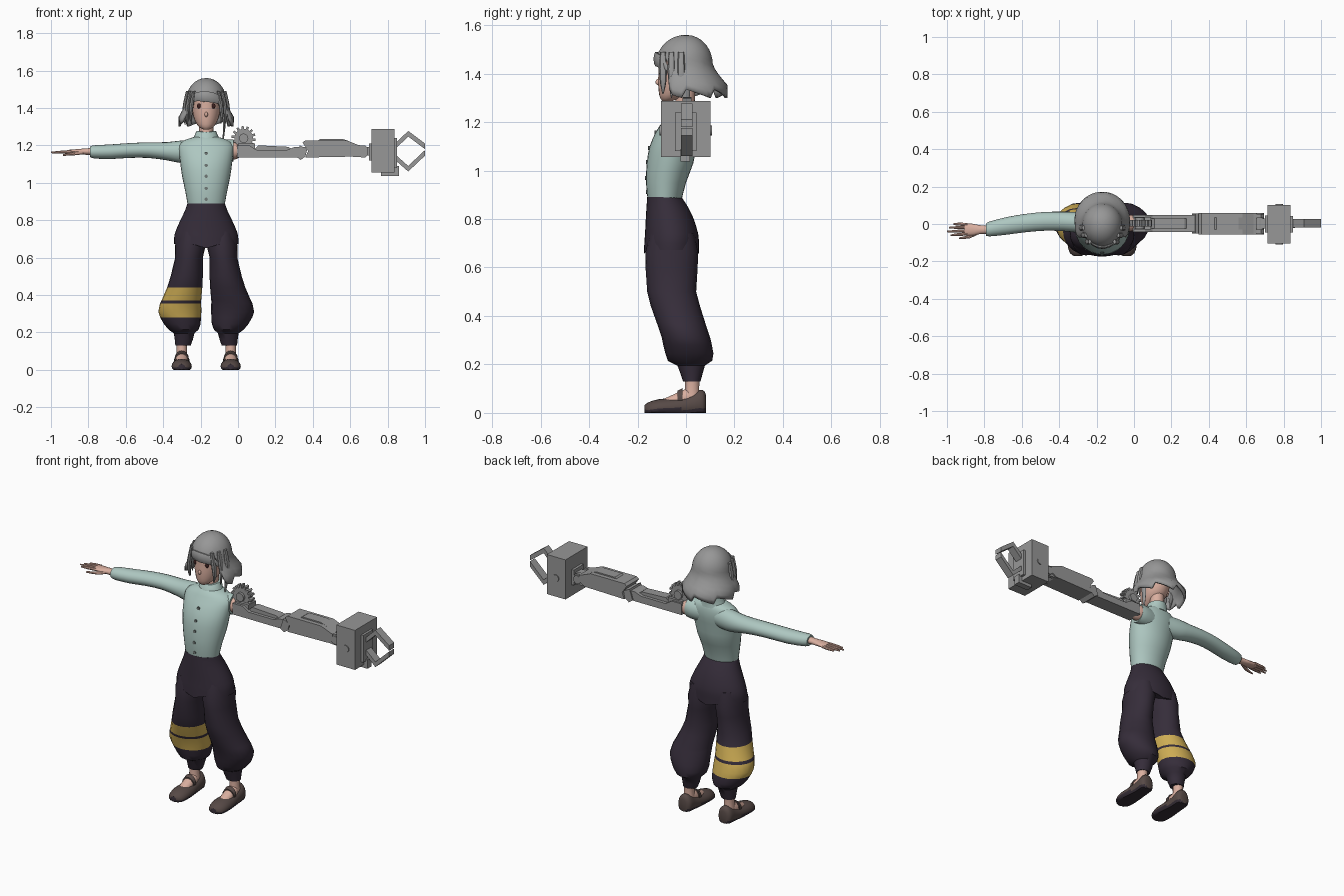
import bpy, bmesh, math
from mathutils import Vector

CX = -0.17  # centre line of the body


def mat(name, r, g, b):
    m = bpy.data.materials.new(name)
    m.diffuse_color = (r, g, b, 1)
    return m


GREY = mat("grey", 0.31, 0.31, 0.31)
SHIRT = mat("pale green cloth", 0.42, 0.57, 0.53)
DARK = mat("dark purple cloth", 0.036, 0.026, 0.042)
YELLOW = mat("yellow cloth", 0.62, 0.42, 0.09)
SKIN = mat("skin", 0.70, 0.43, 0.35)
SHOE = mat("brown leather", 0.095, 0.068, 0.062)
SOLE = mat("dark sole", 0.035, 0.026, 0.036)
EYE = mat("dark eye", 0.045, 0.015, 0.015)
BUTTON = mat("button", 0.16, 0.19, 0.18)


def finish(name, bm, mats, rule=None, smooth=True):
    bmesh.ops.recalc_face_normals(bm, faces=bm.faces)
    if rule:
        for f in bm.faces:
            f.material_index = rule(f.calc_center_median())
    me = bpy.data.meshes.new(name)
    bm.to_mesh(me)
    bm.free()
    for m in mats:
        me.materials.append(m)
    if smooth:
        me.shade_smooth()
        me.set_sharp_from_angle(angle=math.radians(40))
    ob = bpy.data.objects.new(name, me)
    bpy.context.collection.objects.link(ob)
    return ob


def loft(name, axis, rings, mats, n=20, sub=2, rule=None, edit=None):
    """rings: (position on axis, centre a, half width a, low b, high b)"""
    out = []
    for i in range(len(rings) - 1):
        p = [rings[max(0, min(len(rings) - 1, i + k))] for k in (-1, 0, 1, 2)]
        for s in range(sub):
            t = s / sub
            out.append([0.5 * (2 * b + (c - a) * t + (2 * a - 5 * b + 4 * c - d) * t * t
                               + (3 * b - a - 3 * c + d) * t ** 3) for a, b, c, d in zip(*p)])
    out.append(rings[-1])
    bm = bmesh.new()
    loops = []
    for t, ac, ra, b0, b1 in out:
        row = []
        for k in range(n):
            w = 2 * math.pi * k / n
            a, b = ac + ra * math.cos(w), (b0 + b1) / 2 + (b1 - b0) / 2 * math.sin(w)
            co = {"z": (a, b, t), "x": (t, a, b), "y": (a, t, b)}[axis]
            v = bm.verts.new(co)
            if edit:
                edit(v.co)
            row.append(v)
        loops.append(row)
    for r, q in zip(loops, loops[1:]):
        for k in range(n):
            bm.faces.new((r[k], r[(k + 1) % n], q[(k + 1) % n], q[k]))
    bm.faces.new(loops[0])
    bm.faces.new(loops[-1])
    return finish(name, bm, mats, rule)


def prism(name, pts, y0, y1, m=GREY):
    """outline in x and z, extruded along y"""
    bm = bmesh.new()
    f = bm.faces.new([bm.verts.new((x, y0, z)) for x, z in pts])
    r = bmesh.ops.extrude_face_region(bm, geom=[f])
    bmesh.ops.translate(bm, vec=(0, y1 - y0, 0), verts=[v for v in r["geom"] if isinstance(v, bmesh.types.BMVert)])
    return finish(name, bm, [m], smooth=False)


def box(name, x0, x1, y0, y1, z0, z1, m=GREY):
    return prism(name, [(x0, z0), (x1, z0), (x1, z1), (x0, z1)], y0, y1, m)


def disc(name, x, z, r, y0, y1, m=GREY, n=16):
    return prism(name, [(x + r * math.cos(2 * math.pi * k / n), z + r * math.sin(2 * math.pi * k / n))
                        for k in range(n)], y0, y1, m)


def ball(name, loc, scale, m):
    bm = bmesh.new()
    bmesh.ops.create_uvsphere(bm, u_segments=12, v_segments=8, radius=1)
    for v in bm.verts:
        v.co = Vector([c * s + l for c, s, l in zip(v.co, scale, loc)])
    return finish(name, bm, [m])


# Head, neck and face
loft("head", "z", [(1.286, CX, .018, -.096, -.06), (1.30, CX, .04, -.107, -.02), (1.33, CX, .06, -.113, .035),
                   (1.37, CX, .072, -.115, .065), (1.42, CX, .078, -.113, .08), (1.48, CX, .078, -.11, .08),
                   (1.53, CX, .05, -.07, .05)], [SKIN], 24)
loft("neck", "z", [(1.2, CX, .042, -.05, .035), (1.26, CX, .038, -.045, .035), (1.35, CX, .04, -.04, .04)], [SKIN])
ball("nose", (CX, -.114, 1.365), (.009, .012, .013), SKIN)
for s in (-1, 1):
    ball("eye", (CX + s * .036, -.1, 1.41), (.014, .006, .014), EYE)
    ball("ear", (CX + s * .076, -.005, 1.39), (.01, .018, .028), SKIN)


# Hair cap: flares outward at the sides and back, short over the face
def hair():
    n, m = 56, 14
    bm = bmesh.new()
    rows = []
    for j in range(1, m + 1):
        row = []
        for i in range(n):
            a = 2 * math.pi * i / n
            c, s = math.cos(a), math.sin(a)
            f = max(0, min(1, (c - .35) / .35))
            f = f * f * (3 - 2 * f)
            bottom = 1.335 + .11 * f + .03 * max(0, s) * f - (.035 - .022 * f) * (i % 7) / 6
            z = 1.56 - (1.56 - bottom) * (1 - math.cos(j / m * math.pi / 2)) ** .85
            if z > 1.44:
                r = math.sqrt(max(0, 1 - ((z - 1.44) / .12) ** 2))
            else:
                d = (1.44 - z) / .08
                r = 1 + (.33 + .17 * max(0, -c)) * (1 - f) * min(d, 1.1) ** 1.3
            row.append(bm.verts.new((CX + .107 * r * s, -(.124 if c > 0 else .11) * r * c, z)))
        rows.append(row)
    top = bm.verts.new((CX, 0, 1.56))
    for i in range(n):
        k = (i + 1) % n
        bm.faces.new((top, rows[0][i], rows[0][k]))
        for p, q in zip(rows, rows[1:]):
            bm.faces.new((p[i], q[i], q[k], p[k]))
    ob = finish("hair", bm, [GREY])
    mod = ob.modifiers.new("thickness", "SOLIDIFY")
    mod.thickness = .012


hair()
for s in (-1, 1):  # locks framing the face
    for dx, y, z in ((.078, -.095, 1.315), (.098, -.06, 1.30), (.112, -.02, 1.31)):
        loft("hair_lock", "z", [(1.49, CX + s * (dx - .012), .008, y - .012, y + .012),
                                (1.42, CX + s * dx, .012, y - .016, y + .016),
                                (1.36, CX + s * (dx + .006), .009, y - .012, y + .013),
                                (z, CX + s * dx, .002, y - .002, y + .002)], [GREY], 8)
loft("long_lock", "z", [(1.38, -.07, .01, -.02, .02), (1.30, -.074, .007, -.015, .015),
                        (1.22, -.08, .002, -.012, -.008)], [GREY], 8)
loft("fringe_sweep", "x", [(-.262, -.06, .006, 1.42, 1.45), (-.22, -.108, .01, 1.435, 1.485),
                           (-.16, -.124, .01, 1.43, 1.49), (-.10, -.098, .01, 1.42, 1.47),
                           (-.075, -.075, .004, 1.41, 1.43)], [GREY], 10)

# Shirt
loft("shirt_body", "z", [(.87, CX, .097, -.157, -.02), (.95, CX, .111, -.165, 0), (1.03, CX, .128, -.162, .03),
                         (1.10, CX, .138, -.15, .042), (1.16, CX, .145, -.124, .052), (1.20, CX, .145, -.098, .052),
                         (1.228, CX, .115, -.08, .047), (1.246, CX, .06, -.062, .04)], [SHIRT], 28)
loft("collar", "z", [(1.225, CX, .075, -.075, .052), (1.25, CX, .064, -.07, .05), (1.278, CX, .052, -.052, .052)],
     [SHIRT], edit=lambda c: setattr(c, "z", c.z - .25 * max(0, -.02 - c.y)))
loft("sleeve", "x", [(-.22, .0, .05, 1.11, 1.226), (-.30, .008, .055, 1.105, 1.226), (-.38, .014, .052, 1.12, 1.217),
                     (-.48, .014, .05, 1.133, 1.216), (-.58, .005, .049, 1.133, 1.212),
                     (-.68, -.01, .047, 1.127, 1.205), (-.77, -.026, .04, 1.13, 1.2), (-.79, -.03, .033, 1.138, 1.195)],
     [SHIRT])
loft("short_sleeve", "x", [(-.12, -.005, .05, 1.11, 1.228), (-.06, 0, .053, 1.11, 1.23), (-.025, 0, .05, 1.115, 1.23)],
     [SHIRT])
for z, y in ((1.157, -.126), (1.093, -.152), (1.035, -.162), (.97, -.165), (.912, -.162)):
    disc("shirt_button", CX, z, .009, y - .004, y + .004, BUTTON, 10)

# Bare shoulder stump and hand
loft("shoulder_stump", "x", [(-.06, .005, .045, 1.125, 1.22), (-.015, .005, .044, 1.125, 1.215),
                             (.008, .005, .036, 1.135, 1.205)], [SKIN])
loft("palm", "x", [(-.77, -.03, .023, 1.147, 1.187), (-.82, -.03, .023, 1.15, 1.183), (-.86, -.03, .031, 1.153, 1.18),
                   (-.905, -.028, .033, 1.155, 1.176)], [SKIN], 16)
for x, y0, y1 in ((-.965, -.002, .0), (-.99, -.019, -.019), (-1.0, -.037, -.04), (-.98, -.053, -.06)):
    loft("finger", "x", [(-.89, y0, .008, 1.157, 1.175), (-.94, (y0 + y1) / 2, .008, 1.156, 1.172),
                         (x, y1, .004, 1.158, 1.166)], [SKIN], 8)
loft("thumb", "x", [(-.83, -.045, .009, 1.152, 1.172), (-.88, -.068, .009, 1.146, 1.164),
                    (-.935, -.076, .004, 1.144, 1.153)], [SKIN], 8)


# Trousers: hip panel with a pointed lower edge, ballooning legs, cuffs
def point_edge(c):
    if c.z < .651:
        c.z += .3 * abs(c.x - CX)


loft("trouser_hips", "z", [(.89, CX, .1, -.16, -.018), (.85, CX, .114, -.163, .008), (.80, CX, .138, -.166, .032),
                           (.74, CX, .164, -.169, .05), (.70, CX, .172, -.172, .053), (.65, CX, .17, -.174, .054)],
     [DARK], 32, edit=point_edge)
LEG = [(.74, .08, .07, -.15, .035), (.66, .086, .082, -.168, .05), (.60, .092, .074, -.167, .048),
       (.50, .104, .086, -.16, .042), (.44, .115, .094, -.145, .058), (.37, .133, .106, -.12, .08),
       (.355, .137, .110, -.115, .085), (.31, .141, .115, -.1, .1), (.28, .137, .109, -.094, .107),
       (.245, .128, .098, -.085, .113), (.215, .121, .08, -.075, .108), (.195, .118, .055, -.035, .078),
       (.16, .12, .048, -.022, .068), (.13, .124, .041, -.012, .06)]
for s in (-1, 1):
    def bands(c, s=s):
        return int(s < 0 and .28 < c.z < .44 and not .355 < c.z < .37)
    loft("trouser_leg", "z", [(z, CX + s * x, r, a, b) for z, x, r, a, b in LEG], [DARK, YELLOW], 20, 1, bands)

    # Feet and shoes
    fx = CX + s * .131
    loft("ankle", "z", [(.05, fx, .032, -.01, .06), (.1, fx, .028, -.005, .055), (.15, fx, .03, -.005, .058)],
         [SKIN], 14)
    loft("instep", "y", [(-.105, fx, .022, .02, .052), (-.06, fx, .032, .02, .073), (0, fx, .033, .02, .1),
                         (.03, fx, .025, .02, .105)], [SKIN], 14)
    loft("shoe", "y", [(-.172, fx, .018, .0, .03), (-.155, fx, .042, -.02, .044), (-.11, fx, .054, -.02, .057),
                       (-.05, fx, .051, -.02, .062), (.01, fx, .044, -.02, .075), (.055, fx, .043, -.02, .095),
                       (.075, fx, .036, -.02, .09), (.083, fx, .02, 0, .07)], [SHOE, SOLE], 20,
         rule=lambda c: int(c.z < .016), edit=lambda c: setattr(c, "z", max(0, c.z)))
    loft("shoe_strap", "y", [(-.035, fx, .038, .02, .091), (-.015, fx, .038, .02, .102)], [SHOE], 16, 1)

# Mechanical arm: upper beam, cover plates and elbow
prism("upper_beam", [(-.005, 1.135), (.34, 1.135), (.36, 1.15), (.36, 1.19), (.30, 1.19), (.26, 1.175),
                     (.10, 1.175), (.06, 1.2), (-.005, 1.2)], -.043, .048)
prism("upper_cover", [(.08, 1.17), (.30, 1.17), (.27, 1.192), (.11, 1.2)], -.025, .03)
prism("elbow_fin", [(.31, 1.14), (.335, 1.122), (.36, 1.14), (.37, 1.18), (.33, 1.2)], -.05, .055)
prism("forearm", [(.345, 1.215), (.36, 1.227), (.58, 1.227), (.64, 1.203), (.655, 1.2), (.655, 1.16),
                  (.62, 1.14), (.36, 1.135), (.375, 1.17)], -.055, .06)
prism("forearm_ridge", [(.42, 1.22), (.60, 1.22), (.56, 1.234), (.44, 1.234)], -.03, .035)

# Shoulder gear with teeth and its bracket
GX, GZ, TEETH = .03, 1.238, 14
prism("shoulder_gear", [(GX + r * math.cos(w), GZ + r * math.sin(w)) for k in range(TEETH)
                        for r, o in ((.05, 0), (.05, .4), (.065, .5), (.065, .9))
                        for w in [2 * math.pi * (k + o) / TEETH]], -.014, .022)
disc("gear_hub", GX, GZ, .025, -.028, .036)
box("gear_bracket", .0, .09, -.03, .038, 1.165, 1.21)

# Wrist joint
for y in (-.05, .033):
    prism("wrist_fork", [(.60, 1.14), (.68, 1.135), (.695, 1.15), (.695, 1.185), (.68, 1.2), (.60, 1.2)], y, y + .02)
disc("wrist_pin", .67, 1.167, .024, -.056, .06)
box("wrist_link", .645, .72, -.025, .03, 1.145, 1.19)
box("wrist_plate", .70, .72, -.045, .045, 1.12, 1.21)

# Gripper housing and claws
box("gripper_housing", .715, .836, -.104, .102, 1.055, 1.288)
box("gripper_plate", .83, .85, -.046, .044, 1.08, 1.24)
disc("housing_bolt", .777, 1.165, .02, -.109, .107)
box("housing_foot", .765, .86, -.022, .016, 1.037, 1.09)
for path in ([(.84, 1.195), (.91, 1.262), (1.0, 1.195)], [(.84, 1.137), (.91, 1.075), (1.0, 1.16)]):
    prism("claw", [(x, z + .015) for x, z in path] + [(x, z - .015) for x, z in reversed(path)], -.02, .027)
